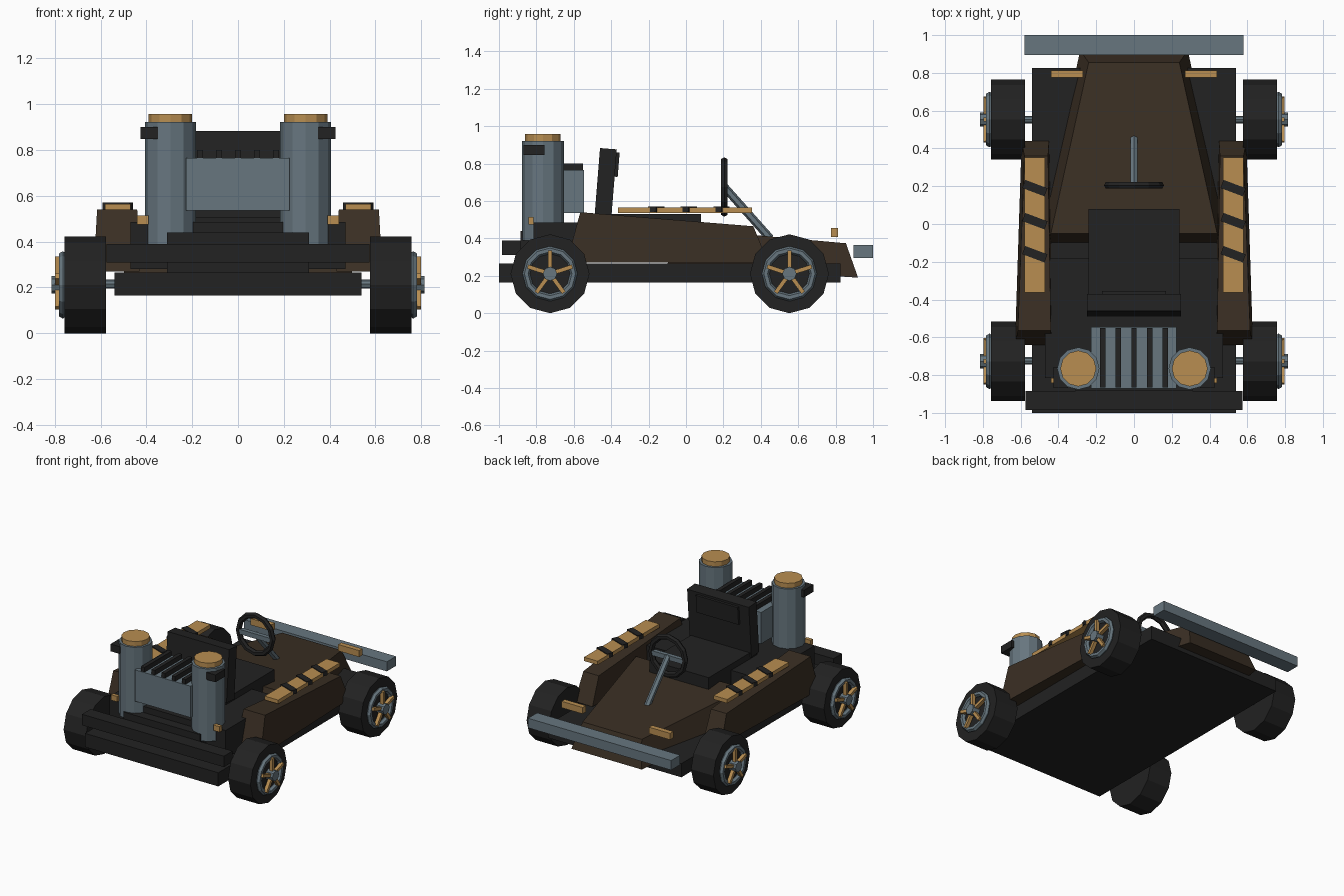
import bpy, bmesh, math
from mathutils import Vector, Matrix

if "Cube" in bpy.data.objects:
    bpy.data.objects.remove(bpy.data.objects["Cube"])


def material(name, rgb):
    m = bpy.data.materials.new(name)
    m.diffuse_color = (*rgb, 1)
    m.use_nodes = True
    m.node_tree.nodes["Principled BSDF"].inputs["Base Color"].default_value = m.diffuse_color
    return m


BLACK = material("matte black", (0.016, 0.016, 0.016))
BROWN = material("dark brown", (0.042, 0.028, 0.017))
STEEL = material("blue grey steel", (0.135, 0.182, 0.212))
GOLD = material("brass gold", (0.48, 0.27, 0.083))


def finish(name, bm, mat):
    bmesh.ops.recalc_face_normals(bm, faces=bm.faces)
    me = bpy.data.meshes.new(name)
    bm.to_mesh(me)
    bm.free()
    me.materials.append(mat)
    ob = bpy.data.objects.new(name, me)
    bpy.context.collection.objects.link(ob)
    return ob


def loft(name, low, high, mat):
    """Solid between two matching rings of points."""
    bm = bmesh.new()
    a = [bm.verts.new(p) for p in low]
    b = [bm.verts.new(p) for p in high]
    bm.faces.new(a)
    bm.faces.new(b)
    n = len(a)
    for i in range(n):
        j = (i + 1) % n
        bm.faces.new((a[i], a[j], b[j], b[i]))
    return finish(name, bm, mat)


def box(name, x, y, z, mat, rot=None):
    """Box from min/max ranges, optionally rotated about its centre."""
    c = Vector([(r[0] + r[1]) / 2 for r in (x, y, z)])
    s = [r[1] - r[0] for r in (x, y, z)]
    bm = bmesh.new()
    bmesh.ops.create_cube(bm, size=1)
    bm.transform(Matrix.Translation(c) @ (rot or Matrix()) @ Matrix.Diagonal((*s, 1)))
    return finish(name, bm, mat)


def rod(name, p, q, r, sides, mat):
    """Capped cylinder from p to q."""
    p, q = Vector(p), Vector(q)
    d = q - p
    bm = bmesh.new()
    bmesh.ops.create_cone(bm, cap_ends=True, segments=sides, radius1=r, radius2=r, depth=d.length)
    bm.transform(Matrix.Translation((p + q) / 2) @ d.to_track_quat('Z', 'Y').to_matrix().to_4x4())
    return finish(name, bm, mat)


def ring(name, centre, axis, major, minor, sides, mat, tube=6):
    """Low-poly torus around an axis."""
    bm = bmesh.new()
    v = [[bm.verts.new(((major + minor * math.cos(b)) * math.cos(a),
                        (major + minor * math.cos(b)) * math.sin(a), minor * math.sin(b)))
          for b in [2 * math.pi * k / tube for k in range(tube)]]
         for a in [2 * math.pi * k / sides for k in range(sides)]]
    for i in range(sides):
        for k in range(tube):
            i2, k2 = (i + 1) % sides, (k + 1) % tube
            bm.faces.new((v[i][k], v[i2][k], v[i2][k2], v[i][k2]))
    bm.transform(Matrix.Translation(centre) @ Vector(axis).to_track_quat('Z', 'Y').to_matrix().to_4x4())
    return finish(name, bm, mat)


# Chassis floor, bumpers
box("chassis", (-.54, .54), (-1, .825), (.165, .265), BLACK)
box("engine_bumper", (-.575, .575), (-.985, -.885), (.31, .39), BLACK)
box("nose_wing", (-.58, .58), (.895, 1), (.295, .365), STEEL)

# Hood: tapered wedge with sloping ends
loft("hood",
     [(-.5, -.1, .26), (.5, -.1, .26), (.285, .92, .19), (-.285, .92, .19)],
     [(-.44, -.05, .455), (.44, -.05, .455), (.24, .855, .374), (-.24, .855, .374)], BROWN)

# Engine tray, seat
box("engine_tray", (-.47, .47), (-.815, -.18), (.28, .485), BLACK)
box("engine_block", (-.31, .31), (-.885, -.6), (.265, .44), BLACK)
box("seat_cushion", (-.24, .24), (-.48, .08), (.3, .53), BLACK)
lean = Matrix.Rotation(-.08, 4, 'X')
box("seat_back", (-.25, .25), (-.475, -.385), (.5, .88), BLACK, lean)
box("headrest_pad", (-.17, .17), (-.4, -.36), (.73, .86), BLACK, lean)

# Radiator with fins
box("radiator", (-.227, .225), (-.87, -.545), (.535, .765), STEEL)
for i in range(5):
    x = (i - 2) * .083
    box("radiator_fin", (x - .014, x + .014), (-.865, -.55), (.75, .80), BLACK)

# Steering wheel and column
ring("steering_wheel", (0, .205, .675), (0, 1, 0), .138, .021, 12, BLACK)
box("steering_crossbar", (-.135, .135), (.19, .22), (.65, .685), STEEL)
rod("steering_column", (0, .205, .675), (0, .45, .40), .022, 6, STEEL)

# Axles
for y in (-.725, .553):
    rod("axle", (-.77, y, .215), (.77, y, .215), .02, 8, STEEL)

for s in (-1, 1):
    def span(a, b):
        return tuple(sorted((s * a, s * b)))

    # Side pods
    loft("side_pod",
         [(s * .43, -.64, .27), (s * .63, -.64, .27), (s * .595, .44, .27), (s * .45, .44, .27)],
         [(s * .44, -.565, .54), (s * .615, -.565, .54), (s * .58, .36, .465), (s * .455, .36, .465)], BROWN)

    # Gold pads with slanted stripes
    box("pod_pad", span(.47, .58), (-.363, .352), (.537, .565), GOLD)
    for y in (.19, .015, -.16):
        box("pad_stripe", span(.462, .588), (y - .023, y + .023), (.54, .571), BLACK,
            Matrix.Rotation(-.36, 4, 'Z'))

    # Nose lights
    box("nose_light", span(.27, .44), (.775, .812), (.408, .455), GOLD)

    # Tanks with caps and clips
    rod("tank", (s * .295, -.765, .39), (s * .295, -.765, .922), .112, 12, STEEL)
    rod("tank_cap", (s * .295, -.765, .92), (s * .295, -.765, .957), .095, 12, GOLD)
    box("tank_clip", span(.35, .425), (-.868, -.757), (.847, .9), BLACK)
    box("tank_valve", span(.39, .44), (-.842, -.815), (.475, .515), GOLD)

    # Wheels: tyre, rim, hub and five spokes
    for y in (-.727, .553):
        c = Vector((0, y, .211))
        rod("tyre", c + Vector((s * .576, 0, 0)), c + Vector((s * .757, 0, 0)), .211, 12, BLACK)
        ring("rim", c + Vector((s * .765, 0, 0)), (1, 0, 0), .127, .02, 12, STEEL)
        rod("hub", c + Vector((s * .74, 0, 0)), c + Vector((s * .815, 0, 0)), .038, 8, STEEL)
        for k in range(5):
            a = 2 * math.pi * k / 5
            d = Vector((0, math.sin(a), math.cos(a)))
            m = c + Vector((s * .785, 0, 0)) + d * .075
            box("spoke", (m.x - .013, m.x + .013), (m.y - .011, m.y + .011),
                (m.z - .05, m.z + .05), GOLD, Matrix.Rotation(-a, 4, 'X'))
